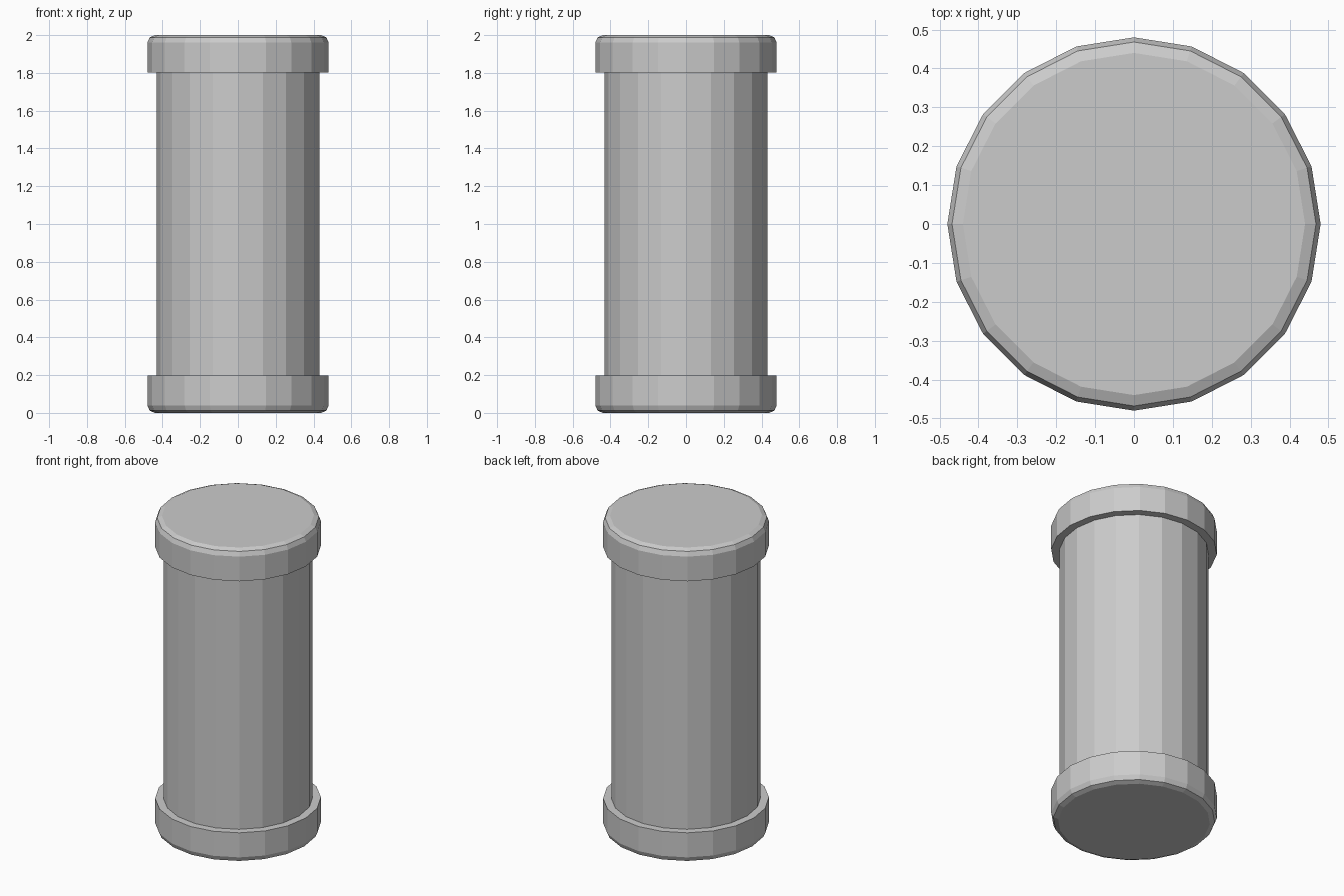
import bpy, math

if "Cube" in bpy.data.objects:
    bpy.data.objects.remove(bpy.data.objects["Cube"])

SIDES = 20

grey = bpy.data.materials.new("plain grey")
grey.diffuse_color = (0.6, 0.6, 0.6, 1)
grey.use_nodes = True
grey.node_tree.nodes["Principled BSDF"].inputs["Base Color"].default_value = grey.diffuse_color


def lathe(name, profile):
    """Spin a (radius, z) profile into a closed flat-shaded solid."""
    verts = [(r * math.cos(2 * math.pi * i / SIDES), r * math.sin(2 * math.pi * i / SIDES), z)
             for r, z in profile for i in range(SIDES)]
    faces = [list(reversed(range(SIDES))),
             list(range((len(profile) - 1) * SIDES, len(profile) * SIDES))]
    for k in range(len(profile) - 1):
        for i in range(SIDES):
            j = (i + 1) % SIDES
            faces.append((k * SIDES + i, k * SIDES + j, (k + 1) * SIDES + j, (k + 1) * SIDES + i))
    mesh = bpy.data.meshes.new(name)
    mesh.from_pydata(verts, [], faces)
    mesh.materials.append(grey)
    obj = bpy.data.objects.new(name, mesh)
    bpy.context.collection.objects.link(obj)
    return obj


# Rounded end cap: bevelled outer rim, flat inner shoulder
cap = [(0.44, 0), (0.468, 0.012), (0.48, 0.04), (0.48, 0.197)]
lathe("bottom_cap", cap)
lathe("top_cap", [(r, 2 - z) for r, z in reversed(cap)])

# Straight body between the caps
lathe("body", [(0.432, 0.197), (0.432, 1.803)])
